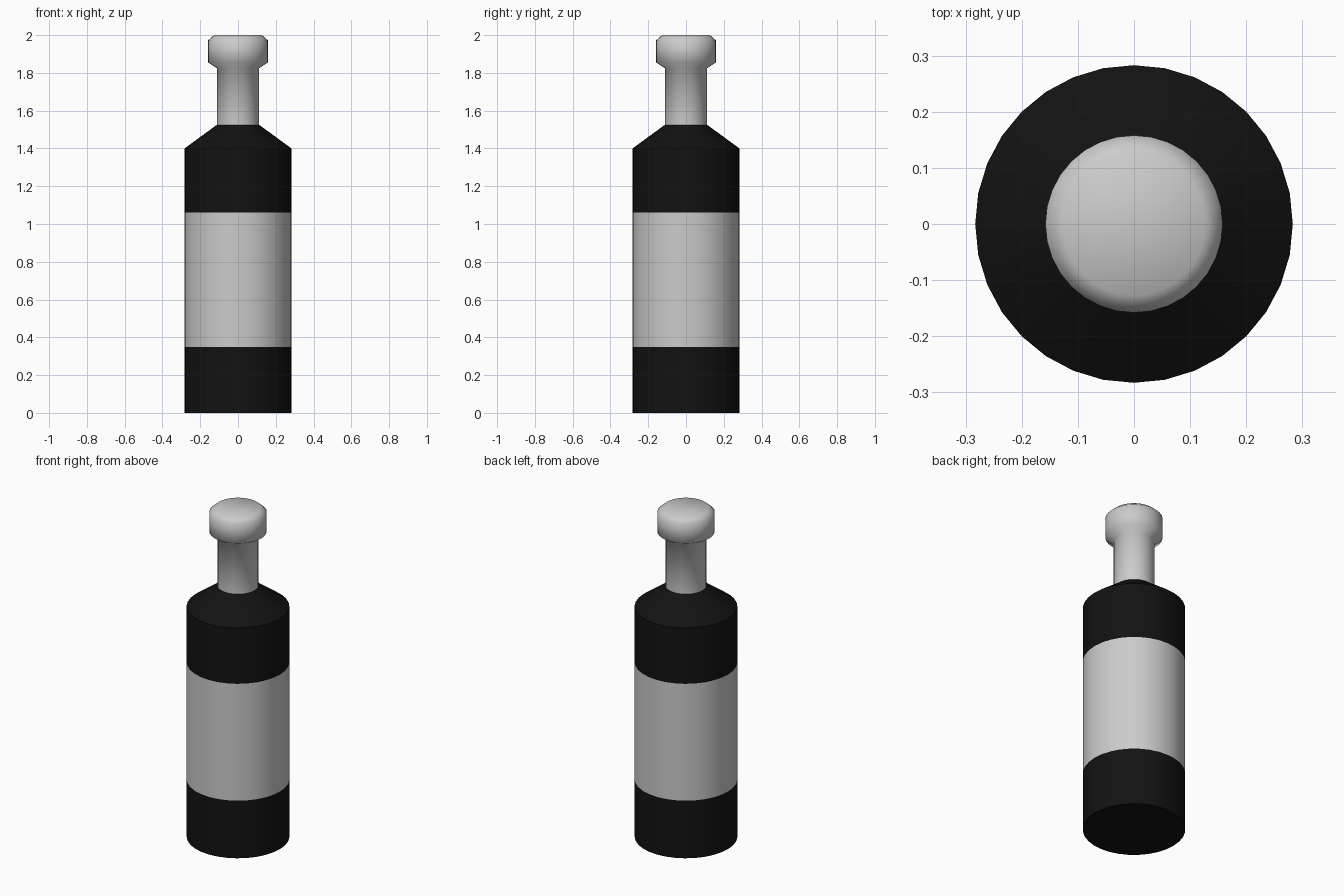
import bpy, bmesh
from math import cos, sin, pi, radians

if "Cube" in bpy.data.objects:
    bpy.data.objects.remove(bpy.data.objects["Cube"])

SIDES = 32

dark = bpy.data.materials.new("dark_glass")
dark.diffuse_color = (0.006, 0.006, 0.006, 1)
dark.use_nodes = True
dark.node_tree.nodes["Principled BSDF"].inputs["Base Color"].default_value = dark.diffuse_color


def lathe(name, profile, mat=None, cap_bottom=False, cap_top=False, angle=None):
    """Spin (radius, z) points about the z axis."""
    bm = bmesh.new()
    rings = [[bm.verts.new((r * cos(2 * pi * i / SIDES), r * sin(2 * pi * i / SIDES), z))
              for i in range(SIDES)] for r, z in profile]
    for lo, hi in zip(rings, rings[1:]):
        for i in range(SIDES):
            j = (i + 1) % SIDES
            bm.faces.new((lo[i], lo[j], hi[j], hi[i]))
    if cap_bottom:
        bm.faces.new(rings[0][::-1])
    if cap_top:
        bm.faces.new(rings[-1])
    for f in bm.faces:
        f.smooth = True
    mesh = bpy.data.meshes.new(name)
    bm.to_mesh(mesh)
    bm.free()
    if mat:
        mesh.materials.append(mat)
    obj = bpy.data.objects.new(name, mesh)
    bpy.context.collection.objects.link(obj)
    if angle:
        mesh.set_sharp_from_angle(angle=radians(angle))
    return obj


R = 0.283
# Bottle body: base, label band and shoulder
lathe("bottle_base", [(R, 0), (R, 0.35)], dark, cap_bottom=True, angle=30)
lathe("label", [(R, 0.35), (R, 1.06)])
lathe("bottle_shoulder", [(R, 1.06), (R, 1.40), (0.112, 1.525)], dark, angle=30)
# Neck flaring into a rounded cap
lathe("neck_and_cap", [(0.112, 1.525), (0.112, 1.825), (0.158, 1.855),
                       (0.158, 1.973), (0.127, 2.0)], cap_top=True)
